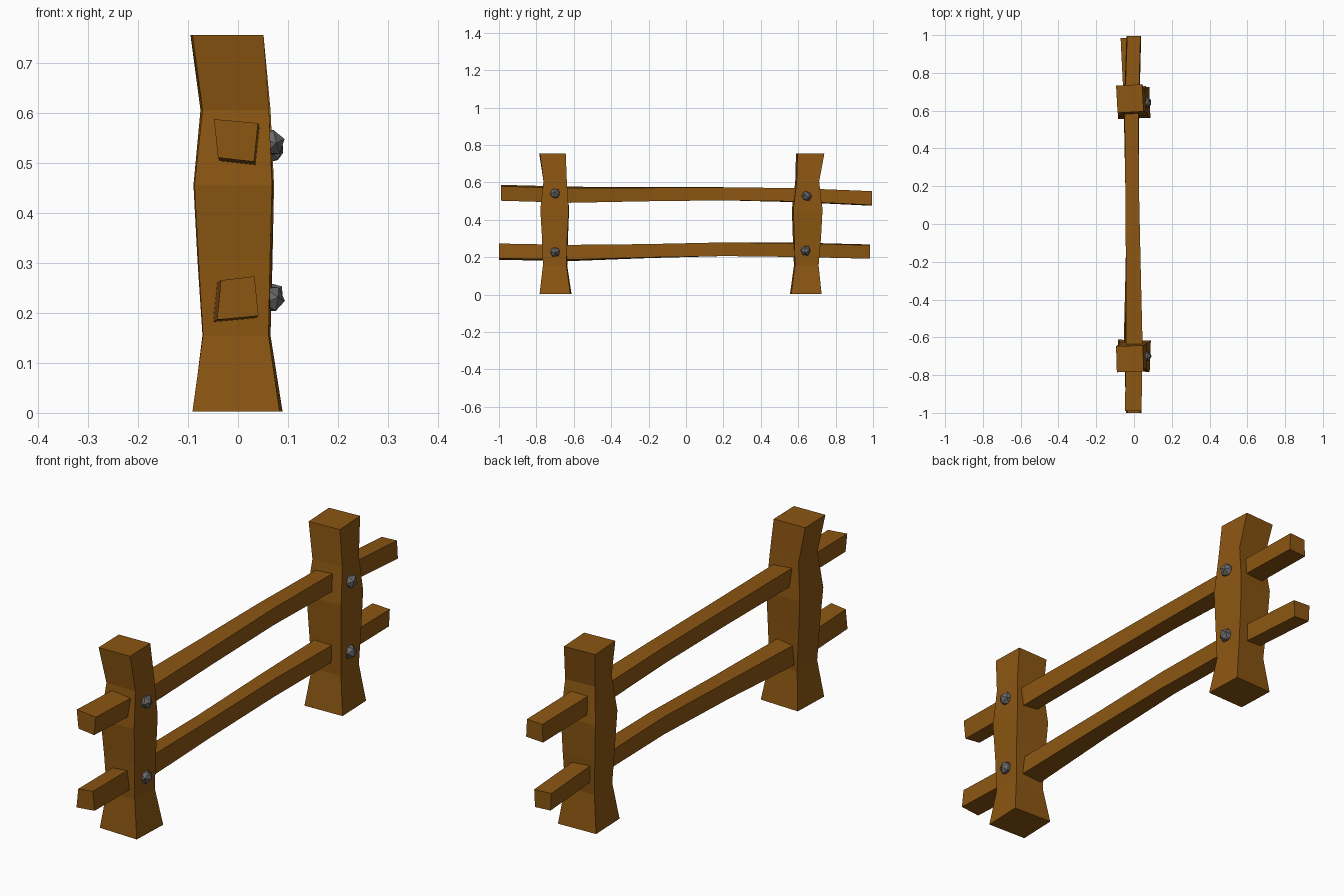
import bpy, bmesh
from mathutils import Matrix, Vector


def material(name, rgb):
    m = bpy.data.materials.new(name)
    m.diffuse_color = (*rgb, 1)
    return m


wood = material("brown wood", (0.26, 0.093, 0.006))
iron = material("grey iron", (0.14, 0.14, 0.145))


def finish(name, bm, mat):
    bmesh.ops.recalc_face_normals(bm, faces=bm.faces)
    me = bpy.data.meshes.new(name)
    bm.to_mesh(me)
    bm.free()
    me.materials.append(mat)
    bpy.context.collection.objects.link(bpy.data.objects.new(name, me))


def loft(name, rings):
    """Four-sided beam skinned through a list of quad rings."""
    bm = bmesh.new()
    vs = [[bm.verts.new(p) for p in r] for r in rings]
    for a, b in zip(vs, vs[1:]):
        for i in range(4):
            j = (i + 1) % 4
            bm.faces.new((a[i], a[j], b[j], b[i]))
    bm.faces.new(vs[0])
    bm.faces.new(vs[-1])
    finish(name, bm, wood)


# Posts: z, x range, y range, twist skew of the corners
front_post = [
    (0.003, -0.088, 0.086, -0.78, -0.615, 0.003),
    (0.155, -0.068, 0.063, -0.763, -0.637, 0.002),
    (0.305, -0.077, 0.066, -0.768, -0.633, 0.002),
    (0.455, -0.086, 0.069, -0.778, -0.626, 0.001),
    (0.605, -0.071, 0.062, -0.762, -0.637, 0.0),
    (0.755, -0.093, 0.049, -0.783, -0.645, -0.002),
]
back_post = [
    (0.003, -0.087, 0.084, 0.559, 0.722, -0.003),
    (0.155, -0.068, 0.062, 0.580, 0.706, -0.003),
    (0.305, -0.077, 0.065, 0.575, 0.718, -0.004),
    (0.455, -0.085, 0.068, 0.570, 0.726, -0.004),
    (0.605, -0.071, 0.061, 0.588, 0.708, -0.004),
    (0.755, -0.091, 0.047, 0.592, 0.736, -0.004),
]
for name, rows in (("front_post", front_post), ("back_post", back_post)):
    loft(name, [[(x0 - t, y0 + t, z), (x1 - t, y0 - t, z),
                 (x1 + t, y1 - t, z), (x0 + t, y1 + t, z)]
                for z, x0, x1, y0, y1, t in rows])

# Rails: y, x range, z range, corner skew
upper_rail = [
    (-0.99, -0.044, 0.036, 0.506, 0.583, 0.004),
    (-0.62, -0.038, 0.041, 0.495, 0.573, 0.004),
    (-0.21, -0.041, 0.033, 0.501, 0.573, 0.002),
    (0.20, -0.046, 0.026, 0.504, 0.574, 0.0),
    (0.60, -0.052, 0.026, 0.496, 0.567, -0.002),
    (0.995, -0.038, 0.036, 0.477, 0.551, -0.002),
]
lower_rail = [
    (-1.0, -0.038, 0.037, 0.190, 0.269, -0.004),
    (-0.62, -0.050, 0.030, 0.183, 0.262, -0.004),
    (-0.21, -0.042, 0.028, 0.197, 0.268, -0.002),
    (0.20, -0.040, 0.027, 0.206, 0.279, 0.0),
    (0.60, -0.050, 0.024, 0.203, 0.276, 0.002),
    (0.985, -0.069, 0.006, 0.194, 0.266, 0.002),
]
for name, rows in (("upper_rail", upper_rail), ("lower_rail", lower_rail)):
    loft(name, [[(x0 + t, y, z0 + t), (x1 - t, y, z0 - t),
                 (x1 + t, y, z1 - t), (x0 - t, y, z1 + t)]
                for y, x0, x1, z0, z1, t in rows])

# Faceted bolt heads on the right face of each post
for i, (y, z) in enumerate([(-0.70, 0.54), (-0.70, 0.228), (0.645, 0.527), (0.64, 0.235)]):
    bm = bmesh.new()
    bmesh.ops.create_icosphere(
        bm, subdivisions=1, radius=0.029,
        matrix=Matrix.Translation((0.065, y, z)) @ Matrix.Rotation(0.5 + i, 4, Vector((1, 0.4, 0.2))))
    finish(f"bolt_{i + 1}", bm, iron)
